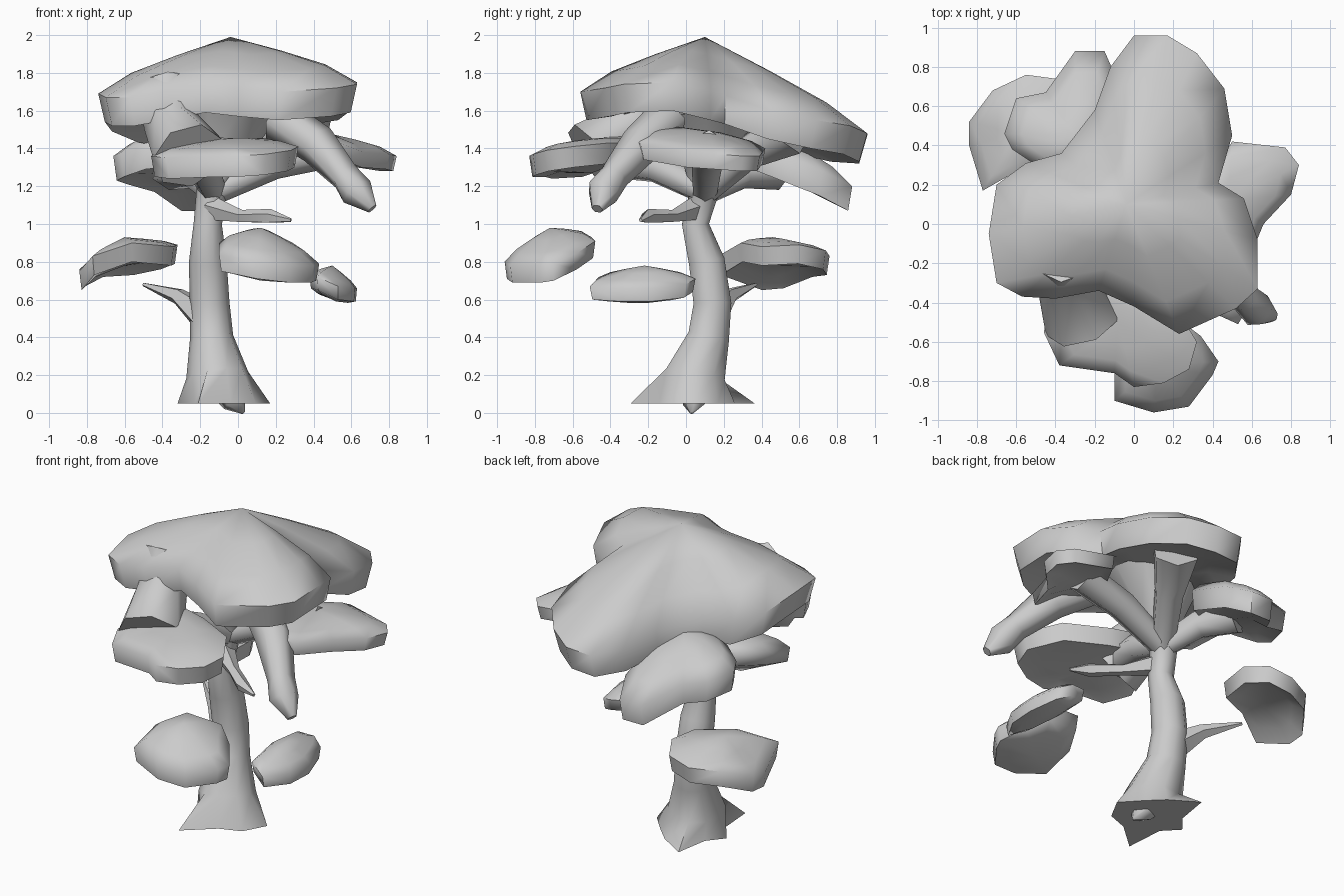
import bpy, bmesh
from math import sin, cos, tau, radians
from mathutils import Vector


def skin(name, rings, start, end):
    """Skin a stack of equal-length rings and close it with two pole points."""
    bm = bmesh.new()
    rows = [[bm.verts.new(p) for p in r] for r in rings]
    n = len(rows[0])
    for a, b in zip(rows, rows[1:]):
        for i in range(n):
            j = (i + 1) % n
            bm.faces.new((a[i], a[j], b[j], b[i]))
    for row, pole in ((rows[0], start), (rows[-1], end)):
        v = bm.verts.new(pole)
        for i in range(n):
            bm.faces.new((row[i], row[(i + 1) % n], v))
    bmesh.ops.recalc_face_normals(bm, faces=bm.faces)
    me = bpy.data.meshes.new(name)
    bm.to_mesh(me)
    bm.free()
    ob = bpy.data.objects.new(name, me)
    bpy.context.collection.objects.link(ob)
    bpy.ops.object.select_all(action='DESELECT')
    ob.select_set(True)
    bpy.context.view_layer.objects.active = ob
    bpy.ops.object.shade_smooth_by_angle(angle=radians(65))
    return ob


def limb(name, path, sides=6, base=None):
    """Tapered limb through (x, y, z, radius); base = radii of the first ring."""
    pts = [Vector(p[:3]) for p in path]
    rings = []
    for k, p in enumerate(pts):
        t = pts[min(k + 1, len(pts) - 1)] - pts[max(k - 1, 0)]
        q = Vector((0, 0, 1)).rotation_difference(t)
        ring = []
        for i in range(sides):
            a = tau * i / sides
            r = base[i] if base and k == 0 else path[k][3]
            d = Vector((cos(a), sin(a), 0)) * r
            ring.append(p + (d if base and k == 0 else q @ d))
        rings.append(ring)
    return skin(name, rings, pts[0], pts[-1])


def leaf_pad(name, centre, bottom, rim, thick, bulge=0.03, lift=0.03):
    """Cushion of foliage: domed top, lobed rim, slightly hollow underside."""
    c = Vector(centre)

    def ring(s, f):
        return [Vector((c.x + (x - c.x) * s, c.y + (y - c.y) * s, f(z))) for x, y, z in rim]
    rings = [
        ring(0.40, lambda z: c.z + (z - c.z) * 0.40 + bulge * 0.7),
        ring(0.75, lambda z: c.z + (z - c.z) * 0.75 + bulge),
        ring(1.00, lambda z: z),
        ring(0.95, lambda z: z - thick),
        ring(0.65, lambda z: (z - thick) * 0.7 + bottom * 0.3 + lift),
    ]
    return skin(name, rings, c, (c.x, c.y, bottom))


# Trunk with spread roots, flaring into the crown
limb("trunk", [(-.10, .05, .05, 0), (-.11, .05, .20, .165), (-.14, .12, .40, .115),
               (-.15, .14, .58, .105), (-.16, .11, .80, .10), (-.16, .05, 1.0, .075),
               (-.14, .10, 1.18, .08), (-.11, .11, 1.35, .14), (-.07, .11, 1.62, .30)],
     10, [.27, .20, .22, .33, .17, .22, .16, .36, .20, .24])
limb("root_toe", [(-.08, .05, .16, .10), (-.02, .04, .06, .07), (.03, .03, 0, .01)], 5)

# Branches
limb("side_branch", [(-.17, .13, .50, .09), (-.32, .23, .62, .045), (-.5, .37, .68, .01)], 5)
limb("stub_branch", [(-.14, .05, 1.08, .07), (.02, -.07, 1.04, .035),
                     (.17, -.20, 1.04, .04), (.28, -.24, 1.02, .01)], 5)
for i, (x, y, z, r) in enumerate([(.15, .55, 1.50, .14), (.50, .12, 1.40, .10),
                                  (-.25, -.42, 1.36, .12), (-.36, .48, 1.30, .12)]):
    limb(f"crown_branch_{i + 1}", [(-.13, .1, 1.17, .07),
                                   (-.13 + (x + .13) * .5, .1 + (y - .1) * .5, (z + 1.25) / 2, .09),
                                   (x, y, z, r)])
limb("hanging_branch", [(.22, -.10, 1.55, .12), (.42, -.24, 1.42, .11), (.57, -.38, 1.25, .08),
                        (.63, -.44, 1.17, .09), (.71, -.47, 1.08, .03)])
limb("front_curtain", [(-.36, -.15, 1.72, .17), (-.35, -.27, 1.52, .15), (-.26, -.50, 1.36, .20)], 7)

# Main three-lobed crown
leaf_pad("crown", (-.04, .10, 1.99), 1.60, [
    (.0, .96, 1.47), (.17, .96, 1.48), (.32, .87, 1.52), (.46, .69, 1.55), (.50, .45, 1.60),
    (.43, .21, 1.68), (.56, .13, 1.70), (.63, -.08, 1.75), (.63, -.33, 1.74), (.52, -.43, 1.72),
    (.23, -.56, 1.70), (.0, -.42, 1.72), (-.18, -.34, 1.74), (-.40, -.38, 1.70),
    (-.57, -.37, 1.67), (-.70, -.30, 1.67), (-.74, -.05, 1.69), (-.70, .20, 1.64),
    (-.55, .31, 1.58), (-.37, .36, 1.56), (-.20, .58, 1.53), (-.12, .80, 1.48)], .15, .035, .04)

# Lower crown lobes
leaf_pad("front_lobe", (-.08, -.50, 1.45), 1.27, [
    (-.40, -.36, 1.42), (-.46, -.55, 1.36), (-.38, -.72, 1.35), (-.10, -.76, 1.36),
    (.0, -.83, 1.36), (.15, -.81, 1.37), (.28, -.74, 1.39), (.32, -.60, 1.41),
    (.20, -.40, 1.43), (-.05, -.27, 1.43), (-.30, -.22, 1.45)], .11, .02, .02)
leaf_pad("back_left_lobe", (-.30, .45, 1.50), 1.26, [
    (-.62, .38, 1.38), (-.66, .46, 1.36), (-.60, .64, 1.34), (-.45, .67, 1.30),
    (-.30, .88, 1.20), (-.15, .88, 1.20), (-.08, .72, 1.28), (-.10, .40, 1.40),
    (-.30, .28, 1.44), (-.50, .30, 1.42)], .13)
leaf_pad("right_lobe", (.48, .12, 1.48), 1.34, [
    (.36, .20, 1.46), (.50, .42, 1.40), (.77, .39, 1.36), (.84, .30, 1.36), (.80, .15, 1.37),
    (.66, .0, 1.38), (.56, -.24, 1.42), (.40, -.28, 1.48), (.28, -.10, 1.50)], .08, .02)

# Separate low leaf pads
leaf_pad("low_left_pad", (-.60, .46, .93), .78, [
    (-.77, .17, .83), (-.84, .40, .75), (-.84, .52, .76), (-.72, .68, .82), (-.55, .76, .83),
    (-.40, .74, .86), (-.32, .60, .89), (-.34, .40, .88), (-.56, .29, .90)], .10, .01)
leaf_pad("low_front_pad", (.12, -.72, .98), .70, [
    (-.10, -.68, .90), (-.10, -.90, .84), (.10, -.96, .80), (.28, -.93, .78), (.40, -.77, .78),
    (.43, -.70, .79), (.34, -.57, .85), (.22, -.48, .91), (.0, -.50, .93)], .09, .02, 0)
leaf_pad("low_right_pad", (.50, -.22, .78), .60, [
    (.40, .03, .72), (.38, -.20, .73), (.42, -.46, .72), (.53, -.51, .67), (.62, -.36, .66),
    (.63, -.18, .66), (.58, .0, .68), (.50, .05, .71)], .07, .01, -.01)
